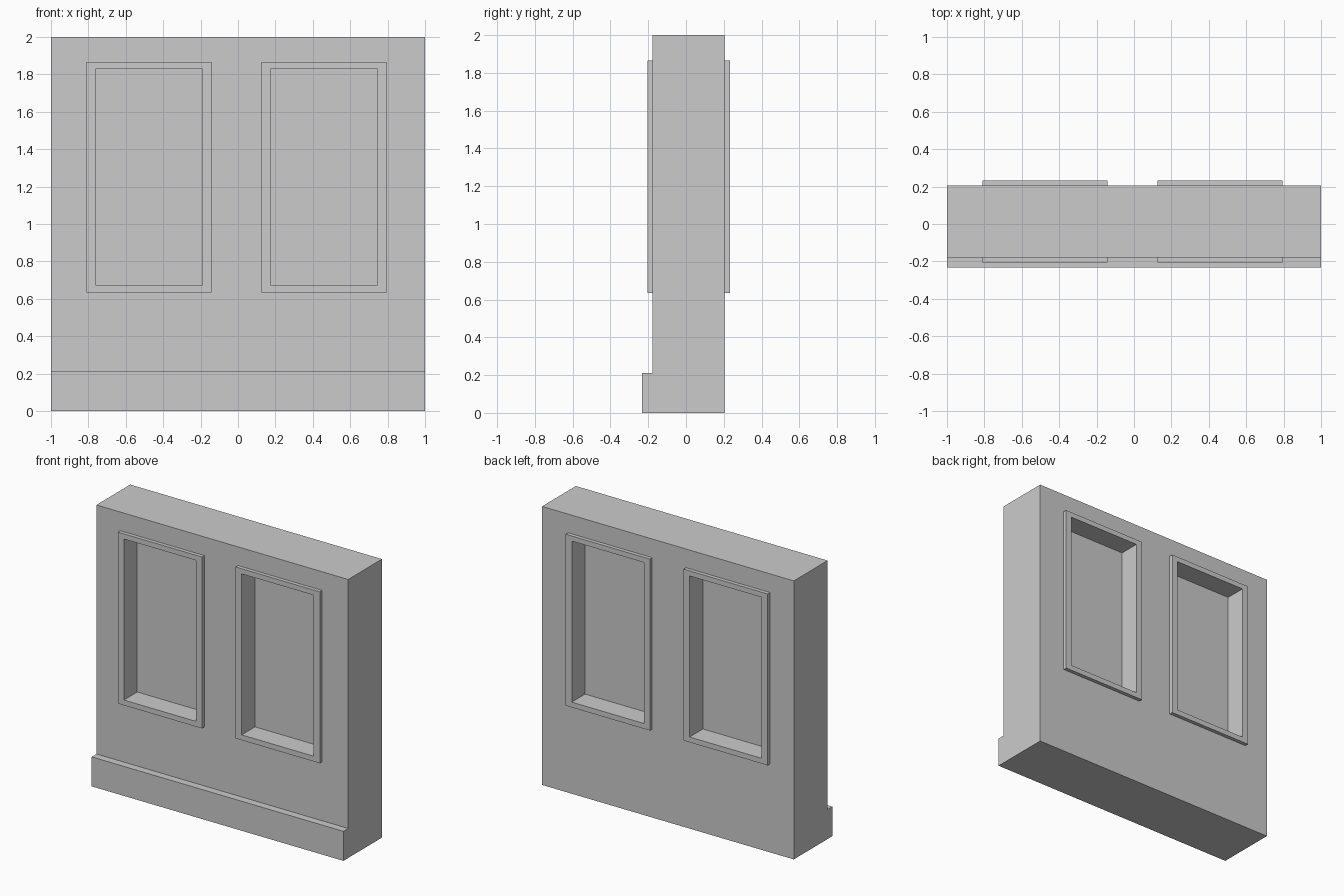
import bpy, bmesh
from mathutils import Vector

if "Cube" in bpy.data.objects:
    bpy.data.objects.remove(bpy.data.objects["Cube"])

WALL_FRONT, WALL_BACK = -0.178, 0.205
TRIM_FRONT, TRIM_BACK = -0.205, 0.232
PANE_FRONT, PANE_BACK = -0.054, 0.081
WINDOW_X = (-0.477, 0.459)          # window centres


def make_object(name, bm):
    bmesh.ops.recalc_face_normals(bm, faces=bm.faces)
    mesh = bpy.data.meshes.new(name)
    bm.to_mesh(mesh)
    bm.free()
    obj = bpy.data.objects.new(name, mesh)
    bpy.context.collection.objects.link(obj)
    return obj


def box(name, x, y, z):
    bm = bmesh.new()
    bmesh.ops.create_cube(bm, size=1)
    for v in bm.verts:
        v.co = Vector([(r[0] + r[1]) / 2 + c * (r[1] - r[0])
                       for r, c in zip((x, y, z), v.co)])
    return make_object(name, bm)


def combine(target, tool, operation):
    mod = target.modifiers.new(tool.name, 'BOOLEAN')
    mod.operation = operation
    mod.solver = 'EXACT'
    mod.object = tool
    bpy.context.view_layer.objects.active = target
    bpy.ops.object.modifier_apply(modifier=mod.name)
    bpy.data.objects.remove(tool)


# Wall with front plinth: side profile extruded along x
profile = [(-0.232, 0), (WALL_BACK, 0), (WALL_BACK, 2), (WALL_FRONT, 2),
           (WALL_FRONT, 0.212), (-0.232, 0.212)]
bm = bmesh.new()
side = bm.faces.new([bm.verts.new((-1, y, z)) for y, z in profile])
ext = bmesh.ops.extrude_face_region(bm, geom=[side], use_keep_orig=True)
bmesh.ops.translate(bm, vec=(2, 0, 0),
                    verts=[g for g in ext["geom"] if isinstance(g, bmesh.types.BMVert)])
wall = make_object("window_wall", bm)

# Raised trim on both faces, then a recess from each side down to the pane
for cx in WINDOW_X:
    trim = box("window_trim", (cx - 0.334, cx + 0.334), (TRIM_FRONT, TRIM_BACK), (0.635, 1.866))
    combine(wall, trim, 'UNION')
    for y in ((-0.5, PANE_FRONT), (PANE_BACK, 0.5)):
        recess = box("window_recess", (cx - 0.286, cx + 0.286), y, (0.673, 1.829))
        combine(wall, recess, 'DIFFERENCE')
